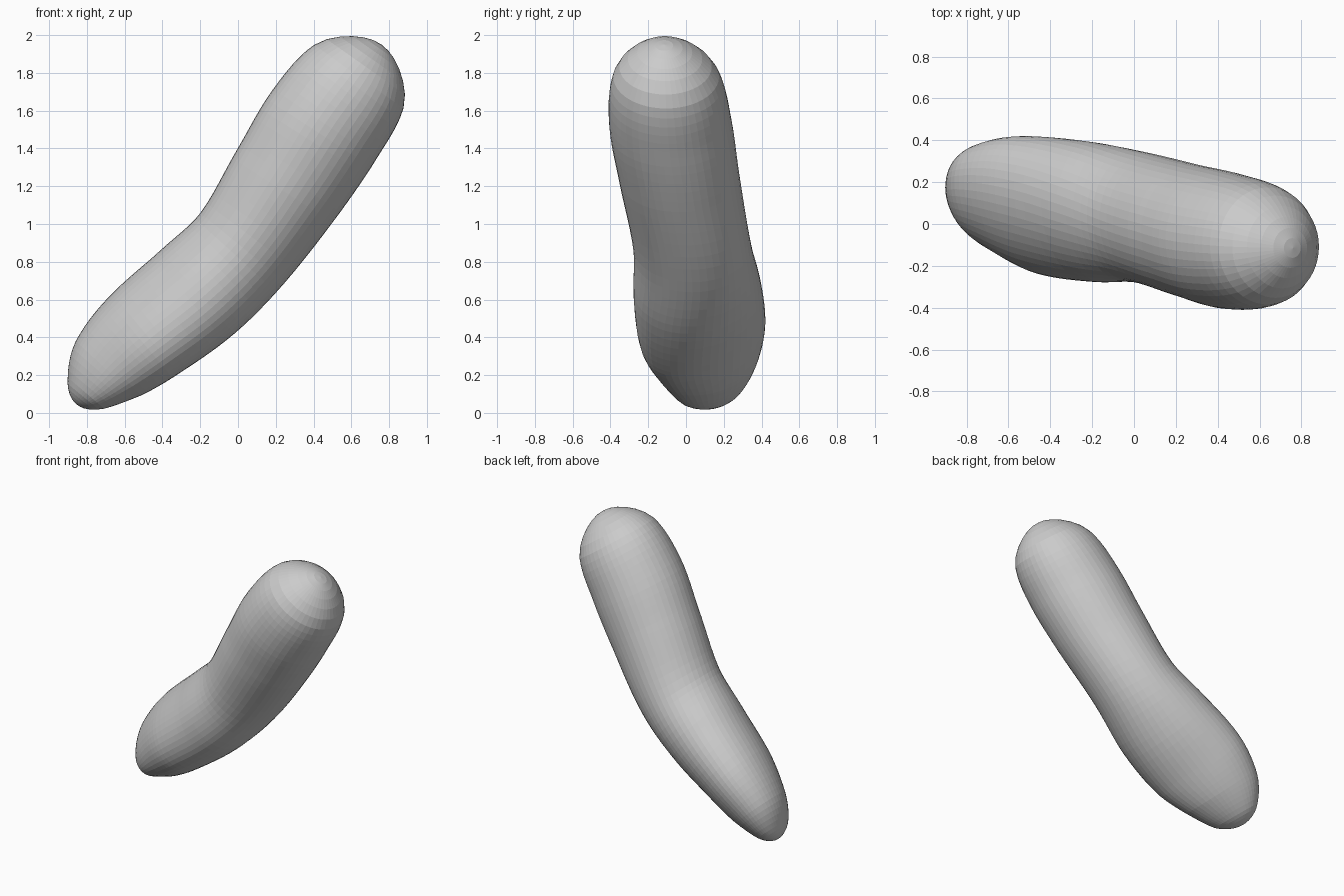
import bpy, bmesh, math
from mathutils import Vector

if "Cube" in bpy.data.objects:
    bpy.data.objects.remove(bpy.data.objects["Cube"], do_unlink=True)

# Sections, tip to tip: centre x, y, z, half thickness, half depth, lean
SECTIONS = [
    (-0.855, 0.14, 0.045, 0.0, 0.0, 0.3),
    (-0.805, 0.13, 0.105, 0.127, 0.165, 0.3),
    (-0.675, 0.12, 0.255, 0.23, 0.265, 0.3),
    (-0.49, 0.09, 0.42, 0.276, 0.33, 0.28),
    (-0.215, 0.06, 0.64, 0.295, 0.337, 0.15),
    (0.025, 0.033, 0.875, 0.29, 0.313, 0.0),
    (0.275, -0.035, 1.24, 0.32, 0.32, 0.0),
    (0.46, -0.082, 1.53, 0.33, 0.325, 0.0),
    (0.64, -0.105, 1.78, 0.29, 0.28, 0.0),
    (0.76, -0.115, 1.95, 0.0, 0.0, 0.0),
]
SIDES, STEPS = 48, 6

# Squared radii blend into round tips
keys = [Vector((x, y, z, a * a, b * b, s)) for x, y, z, a, b, s in SECTIONS]
dist = [0.0]
for p, q in zip(keys, keys[1:]):
    dist.append(dist[-1] + (q.xyz - p.xyz).length)
last = len(keys) - 1


def slope(i):
    lo, hi = max(i - 1, 0), min(i + 1, last)
    return (keys[hi] - keys[lo]) / (dist[hi] - dist[lo])


def sample(i, t):
    """Position and tangent on the smooth curve through the sections."""
    h = dist[i + 1] - dist[i]
    p, q, m, n = keys[i], keys[i + 1], slope(i) * h, slope(i + 1) * h
    c = p - q
    d = m + n
    pos = p + m * t + (-3 * c - m - d) * t**2 + (2 * c + d) * t**3
    tan = m + 2 * (-3 * c - m - d) * t + 3 * (2 * c + d) * t**2
    return pos, tan


bm = bmesh.new()
rings = []
for i in range(last):
    for k in range(STEPS):
        t = k / STEPS
        if i == 0:
            t = t * t
        elif i == last - 1:
            t = 1 - (1 - t) ** 2
        if i == 0 and k == 0:
            continue
        pos, tan = sample(i, t)
        across = Vector((-tan[2], 0, tan[0])).normalized()
        a, b = math.sqrt(max(pos[3], 0)), math.sqrt(max(pos[4], 0))
        lean = pos[5]
        ring = []
        for j in range(SIDES):
            ang = math.tau * j / SIDES
            side = lean * math.cos(ang) + math.sqrt(1 - lean**2) * math.sin(ang)
            ring.append(bm.verts.new(pos.xyz + across * a * math.cos(ang)
                                     + Vector((0, b * side, 0))))
        rings.append(ring)

# Skin between rings and close both tips
for r, s in zip(rings, rings[1:]):
    for j in range(SIDES):
        k = (j + 1) % SIDES
        bm.faces.new((r[j], r[k], s[k], s[j]))
for ring, key in ((rings[0], keys[0]), (rings[-1], keys[-1])):
    tip = bm.verts.new(key.xyz)
    for j in range(SIDES):
        bm.faces.new((ring[j], ring[(j + 1) % SIDES], tip))
bmesh.ops.recalc_face_normals(bm, faces=bm.faces[:])

mesh = bpy.data.meshes.new("bent_body")
bm.to_mesh(mesh)
bm.free()
body = bpy.data.objects.new("bent_body", mesh)
bpy.context.collection.objects.link(body)

# Plain grey
grey = bpy.data.materials.new("plain_grey")
grey.use_nodes = True
colour = (0.6, 0.6, 0.6, 1.0)
grey.diffuse_color = colour
grey.node_tree.nodes["Principled BSDF"].inputs["Base Color"].default_value = colour
mesh.materials.append(grey)
